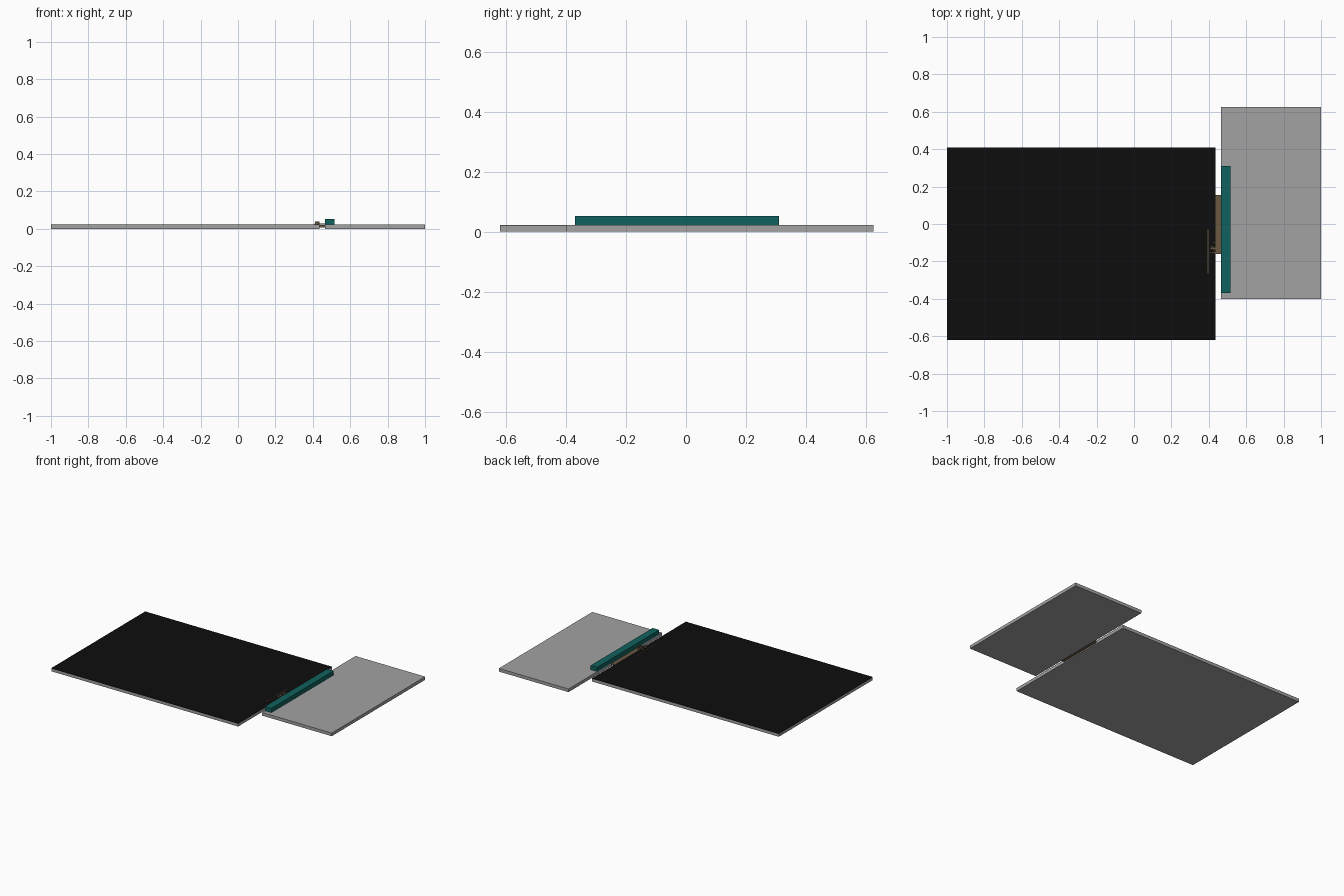
import bpy

old = bpy.data.objects.get("Cube")
if old:
    bpy.data.objects.remove(old, do_unlink=True)


def material(name, rgb):
    mat = bpy.data.materials.new(name)
    mat.use_nodes = True
    color = (*rgb, 1)
    mat.diffuse_color = color
    mat.node_tree.nodes["Principled BSDF"].inputs["Base Color"].default_value = color
    return mat


grey = material("panel grey", (0.36, 0.36, 0.36))
black = material("screen black", (0.004, 0.004, 0.004))
teal = material("bar teal", (0.005, 0.12, 0.11))
brown = material("ribbon brown", (0.14, 0.1, 0.055))


def box(name, x, y, z, mat):
    """Box from its low and high limits on each axis."""
    spans = (x, y, z)
    bpy.ops.mesh.primitive_cube_add(size=1, location=[(a + b) / 2 for a, b in spans])
    obj = bpy.context.object
    obj.name = name
    obj.scale = [b - a for a, b in spans]
    bpy.ops.object.transform_apply(location=False, rotation=False, scale=True)
    obj.data.materials.append(mat)
    return obj


# Large panel with a thin black face
box("large_panel", (-1, 0.435), (-0.62, 0.41), (0, 0.02), grey)
box("screen_face", (-1, 0.435), (-0.62, 0.41), (0.02, 0.022), black)

# Smaller panel and the raised bar on its inner edge
box("small_panel", (0.465, 1), (-0.4, 0.625), (0, 0.022), grey)
box("raised_bar", (0.465, 0.515), (-0.37, 0.31), (0.022, 0.052), teal)

# Ribbon joining both panels
box("joining_ribbon", (0.435, 0.465), (-0.16, 0.155), (0.008, 0.02), brown)

# Latch beside the ribbon: thin rail, arms and small pegs
box("latch_rail", (0.393, 0.397), (-0.265, -0.03), (0.022, 0.024), brown)
for i, y in enumerate((-0.155, -0.13)):
    box(f"latch_arm_{i + 1}", (0.41, 0.465), (y - 0.004, y + 0.004), (0.022, 0.027), brown)
for i in range(4):
    y = -0.155 + i * 0.018
    x = 0.413 + (i % 2) * 0.008
    box(f"latch_peg_{i + 1}", (x, x + 0.014), (y - 0.004, y + 0.004), (0.022, 0.04), brown)
